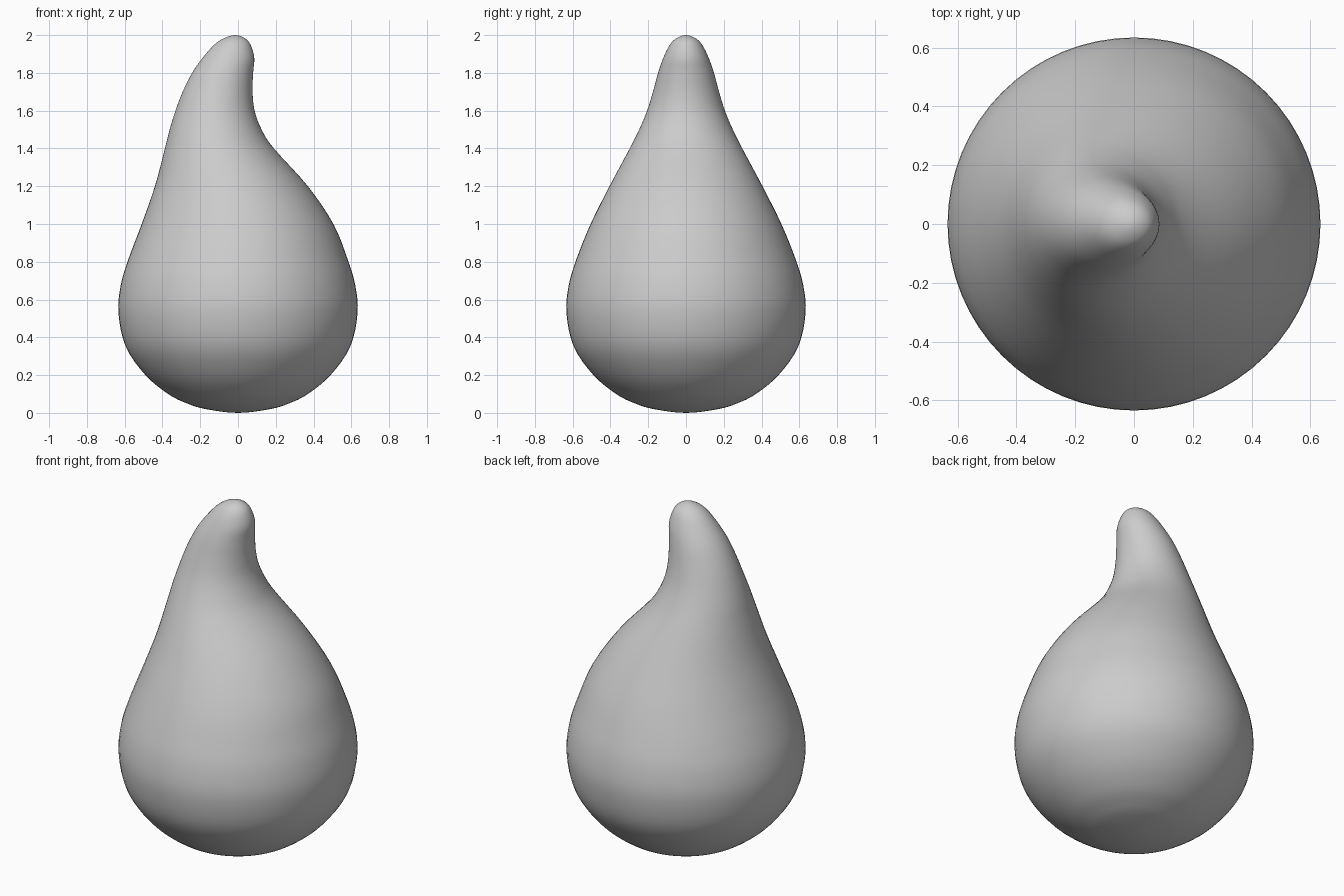
import bpy, math

if "Cube" in bpy.data.objects:
    bpy.data.objects.remove(bpy.data.objects["Cube"], do_unlink=True)

SIDES, STEPS = 64, 4

# Cross-sections from bottom to tip: height, left edge x, right edge x, half depth
sections = [(z, -r, r, r) for z, r in (
    (0, 0), (.02, .17), (.05, .27), (.1, .37), (.2, .49),
    (.35, .594), (.53, .633), (.68, .62), (.82, .578))]
sections += [
    (1.0, -.51, .505, .505), (1.2, -.44, .37, .405), (1.4, -.387, .19, .298),
    (1.5, -.362, .125, .248), (1.6, -.331, .088, .206), (1.7, -.293, .077, .175),
    (1.8, -.243, .08, .148), (1.88, -.187, .086, .12), (1.95, -.125, .066, .085),
    (1.985, -.071, .034, .048), (2.0, -.015, -.015, 0)]


def mirrored(s):
    """Section reflected through a pole, so the ends stay round."""
    return (s[0], s[2], s[1], -s[3])


def spline(a, b, c, d, t):
    return tuple(q + .5 * t * (r - p + t * (2*p - 5*q + 4*r - s + t * (3*(q - r) + s - p)))
                 for p, q, r, s in zip(a, b, c, d))


# Smooth the sections into closely spaced rings
pts = [mirrored(sections[1])] + sections + [mirrored(sections[-2])]
rings = [spline(*pts[i:i + 4], k / STEPS)
         for i in range(len(pts) - 3) for k in range(STEPS)][1:]

# Skin the rings and close both poles
verts = []
for z, left, right, depth in rings:
    for k in range(SIDES):
        a = math.tau * k / SIDES
        verts.append(((left + right) / 2 + (right - left) / 2 * math.cos(a),
                      depth * math.sin(a), z))
bottom, top = len(verts), len(verts) + 1
verts += [(0, 0, 0), (sections[-1][1], 0, 2)]
last = (len(rings) - 1) * SIDES
faces = []
for k in range(SIDES):
    n = (k + 1) % SIDES
    faces += [(bottom, n, k), (top, last + k, last + n)]
    for base in range(0, last, SIDES):
        faces.append((base + k, base + n, base + SIDES + n, base + SIDES + k))

mesh = bpy.data.meshes.new("droplet_body")
mesh.from_pydata(verts, [], faces)
mesh.shade_smooth()
body = bpy.data.objects.new("droplet_body", mesh)
bpy.context.collection.objects.link(body)

# Plain grey surface
grey = bpy.data.materials.new("light_grey")
grey.use_nodes = True
color = (.6, .6, .6, 1)
grey.diffuse_color = color
grey.node_tree.nodes["Principled BSDF"].inputs["Base Color"].default_value = color
mesh.materials.append(grey)
